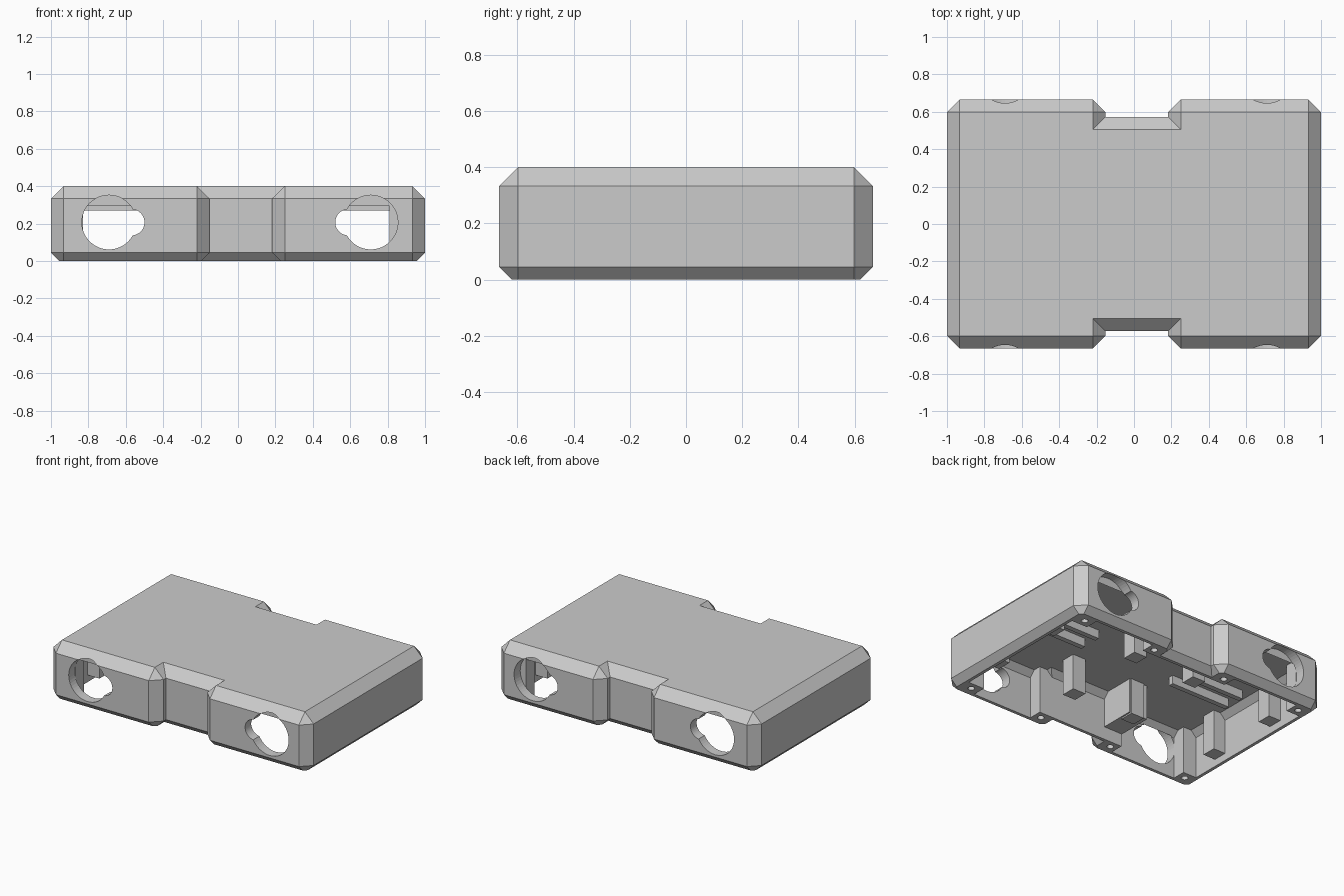
import bpy, bmesh, math
from mathutils import Matrix, Vector

cube = bpy.data.objects.get("Cube")
if cube:
    bpy.data.objects.remove(cube, do_unlink=True)

grey = bpy.data.materials.new("light_grey")
grey.use_nodes = True
grey.diffuse_color = (0.6, 0.6, 0.6, 1)
grey.node_tree.nodes["Principled BSDF"].inputs["Base Color"].default_value = (0.6, 0.6, 0.6, 1)

BEV = 0.067            # outer bevel and wall thickness
X, Y = 0.933, 0.598    # inner wall faces
NL, NR, NY = -0.22, 0.25, 0.505   # notch sides and depth
CEIL = 0.33


def finish(name, bm):
    bmesh.ops.remove_doubles(bm, verts=bm.verts, dist=0.0005)
    bmesh.ops.recalc_face_normals(bm, faces=bm.faces)
    mesh = bpy.data.meshes.new(name)
    bm.to_mesh(mesh)
    bm.free()
    mesh.materials.append(grey)
    ob = bpy.data.objects.new(name, mesh)
    bpy.context.collection.objects.link(ob)
    return ob


def outline(d):
    """Notched plan moved outward by d, with outer corners cut flat."""
    plan = [(-X, -Y), (NL, -Y), (NL, -NY), (NR, -NY), (NR, -Y), (X, -Y),
            (X, Y), (NR, Y), (NR, NY), (NL, NY), (NL, Y), (-X, Y)]
    pts = [Vector(p) for p in plan]
    out = []
    for i, p in enumerate(pts):
        a = (p - pts[i - 1]).normalized()
        b = (pts[(i + 1) % len(pts)] - p).normalized()
        n1, n2 = Vector((a.y, -a.x)), Vector((b.y, -b.x))
        convex = a.x * b.y - a.y * b.x > 0
        if convex and d > 0:
            out += [p + n1 * d, p + n2 * d]
        else:
            out += [p + (n1 + n2) * d] * 2
    return out


def loft(name, levels):
    bm = bmesh.new()
    rings = [[bm.verts.new((p.x, p.y, z)) for p in outline(d)] for z, d in levels]
    n = len(rings[0])
    for low, high in zip(rings, rings[1:]):
        for i in range(n):
            j = (i + 1) % n
            bm.faces.new((low[i], low[j], high[j], high[i]))
    bm.faces.new(rings[0][::-1])
    bm.faces.new(rings[-1])
    return finish(name, bm)


def cylinder(name, centre, radius, depth, axis="Z", sides=32):
    bm = bmesh.new()
    m = Matrix.Translation(centre)
    if axis == "Y":
        m = m @ Matrix.Rotation(math.pi / 2, 4, "X")
    bmesh.ops.create_cone(bm, cap_ends=True, segments=sides, radius1=radius,
                          radius2=radius, depth=depth, matrix=m)
    return finish(name, bm)


def box(name, x0, x1, y0, y1, z0, z1):
    bm = bmesh.new()
    m = Matrix.Translation(((x0 + x1) / 2, (y0 + y1) / 2, (z0 + z1) / 2))
    m = m @ Matrix.Diagonal((abs(x1 - x0), abs(y1 - y0), abs(z1 - z0), 1))
    bmesh.ops.create_cube(bm, size=1, matrix=m)
    return finish(name, bm)


def cut(ob, cutter):
    mod = ob.modifiers.new("cut", "BOOLEAN")
    mod.operation = "DIFFERENCE"
    mod.solver = "EXACT"
    mod.object = cutter
    bpy.context.view_layer.objects.active = ob
    bpy.ops.object.modifier_apply(modifier=mod.name)
    bpy.data.objects.remove(cutter, do_unlink=True)


# Bevelled shell, hollow and open underneath
shell = loft("shell", [(0, 0.022), (0.045, BEV), (0.333, BEV), (0.4, 0)])
cut(shell, loft("cavity_cutter", [(-0.1, 0), (0.29, 0), (CEIL, -0.04)]))

# Keyhole openings in the front and back walls
for sy in (-1, 1):
    for cx, toward in ((-0.69, 1), (0.71, -1)):
        for dx, r in ((0, 0.145), (0.12, 0.07)):
            cut(shell, cylinder("keyhole_cutter", (cx + toward * dx, sy * 0.693, 0.207),
                                r, 0.2, "Y", 48))

# Screw posts at the corners and beside the notches, each with a pilot hole
for sy, ylab in ((-1, "front"), (1, "back")):
    for xlab, x0, x1 in (("right", -X, -0.83), ("right_notch", NL - 0.1, NL),
                         ("left_notch", NR, NR + 0.1), ("left", 0.81, X)):
        post = box(f"{ylab}_{xlab}_post", x0, x1, sy * 0.505, sy * Y, 0, CEIL + 0.01)
        cut(post, cylinder("pilot_cutter", ((x0 + x1) / 2, sy * 0.555, 0), 0.022, 0.1, sides=16))

# Posts along the side walls, inner posts and ceiling rails
for sx, xlab in ((-1, "right"), (1, "left")):
    for sy, ylab in ((-1, "front"), (1, "back")):
        box(f"{xlab}_{ylab}_wall_post", sx * 0.84, sx * X,
            sy * 0.22, sy * 0.32, 0.05, CEIL + 0.01)
        box(f"{xlab}_{ylab}_inner_post", sx * 0.19, sx * 0.29,
            sy * 0.25, sy * 0.35, 0.08, CEIL + 0.01)
        box(f"{xlab}_{ylab}_ceiling_rail", sx * 0.36, sx * 0.82,
            sy * 0.05, sy * 0.085, 0.27, CEIL + 0.01)

# Wide rib joining the front notch to an inner post
box("front_rib", -0.325, -0.18, -0.52, -0.26, 0.09, CEIL + 0.01)
